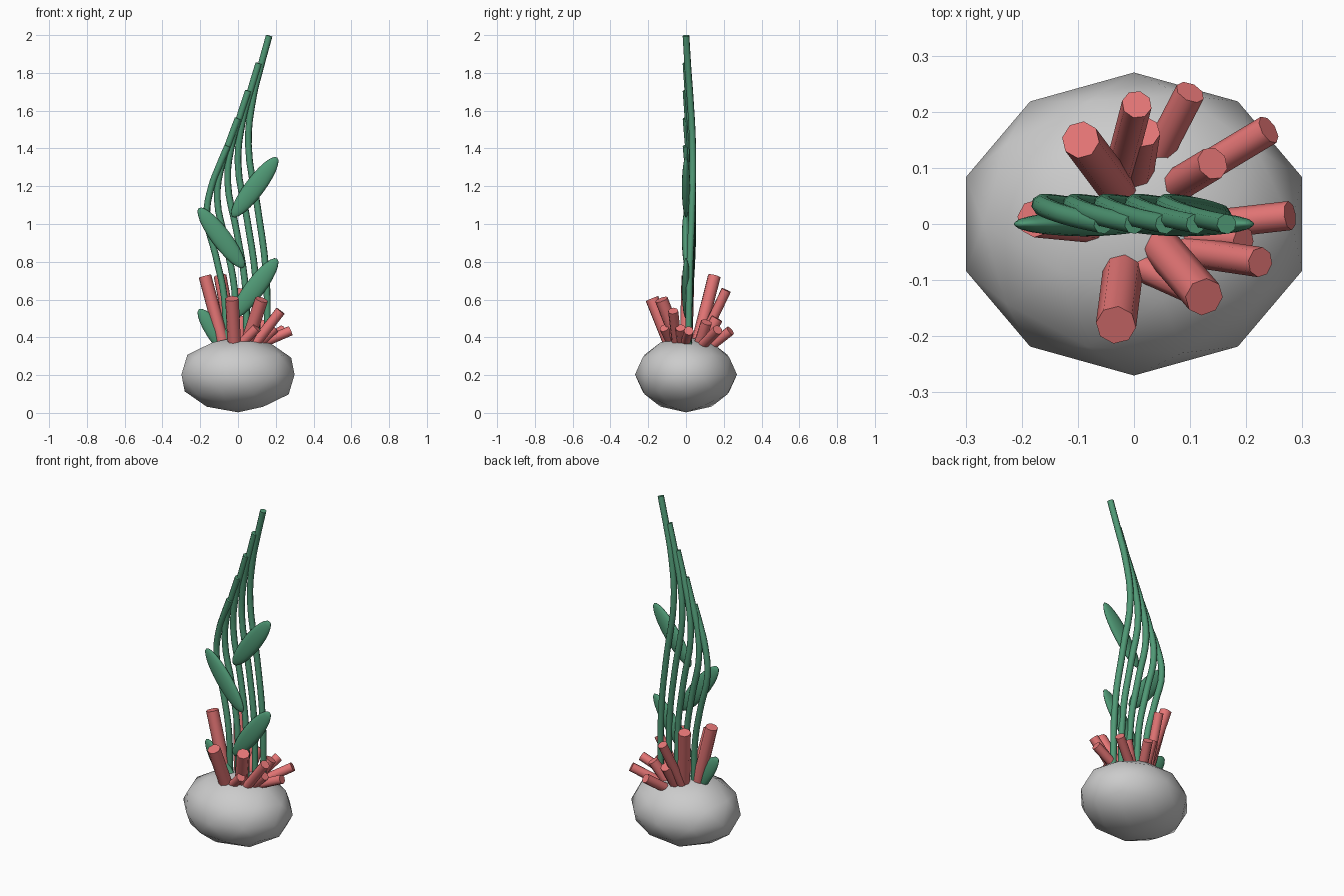
import bpy, bmesh, math
from mathutils import Vector, Matrix

if "Cube" in bpy.data.objects:
    bpy.data.objects.remove(bpy.data.objects["Cube"])


def material(name, rgb):
    m = bpy.data.materials.new(name)
    m.diffuse_color = (*rgb, 1)
    m.use_nodes = True
    m.node_tree.nodes["Principled BSDF"].inputs["Base Color"].default_value = m.diffuse_color
    return m


green = material("kelp_green", (0.08, 0.32, 0.18))
pink = material("coral_pink", (0.78, 0.18, 0.18))


def finish(name, bm, mat=None, angle=180):
    me = bpy.data.meshes.new(name)
    bm.to_mesh(me)
    bm.free()
    ob = bpy.data.objects.new(name, me)
    bpy.context.collection.objects.link(ob)
    if mat:
        me.materials.append(mat)
    select(ob)
    if angle >= 180:
        bpy.ops.object.shade_smooth()
    else:
        bpy.ops.object.shade_smooth_by_angle(angle=math.radians(angle))
    return ob


def select(ob):
    bpy.ops.object.select_all(action='DESELECT')
    bpy.context.view_layer.objects.active = ob
    ob.select_set(True)


# Rock: squashed low icosphere
bm = bmesh.new()
bmesh.ops.create_icosphere(bm, subdivisions=2, radius=1)
bmesh.ops.transform(bm, verts=bm.verts,
                    matrix=Matrix.Translation((0, 0, 0.203)) @ Matrix.Diagonal((0.315, 0.27, 0.2, 1)))
finish("rock", bm)

# Kelp stalks: one swaying path, stepped in x and shrinking in height
SWAY = [(0, -0.008, 0.013), (0.25, -0.018, 0.02), (0.45, -0.062, 0.032), (0.65, -0.11, 0.035),
        (0.8, -0.085, 0.022), (0.9, -0.045, 0.01), (1, 0, 0)]
BASE = 0.35
for i in range(5):
    top = 1.997 - 0.146 * i
    cu = bpy.data.curves.new("kelp_stalk", 'CURVE')
    cu.dimensions = '3D'
    cu.resolution_u = 4
    cu.bevel_depth = 0.018
    cu.bevel_resolution = 2
    cu.use_fill_caps = True
    sp = cu.splines.new('BEZIER')
    sp.bezier_points.add(len(SWAY) - 1)
    for p, (t, dx, dy) in zip(sp.bezier_points, SWAY):
        p.co = (0.165 - 0.055 * i + dx, dy, BASE + t * (top - BASE))
        p.handle_left_type = p.handle_right_type = 'AUTO'
    ob = bpy.data.objects.new(f"kelp_stalk_{i + 1}", cu)
    bpy.context.collection.objects.link(ob)
    cu.materials.append(green)
    select(ob)
    bpy.ops.object.convert(target='MESH')
    bpy.ops.object.shade_smooth_by_angle(angle=math.radians(50))

# Kelp leaves: flat ellipsoids alternating right and left
for i in range(4):
    side = 1 if i % 2 == 0 else -1
    bm = bmesh.new()
    bmesh.ops.create_uvsphere(bm, u_segments=16, v_segments=12, radius=1)
    bmesh.ops.transform(bm, verts=bm.verts,
                        matrix=Matrix.Translation((0.089 * side, 0, 1.195 - 0.268 * i))
                        @ Matrix.Rotation(math.radians(37) * side, 4, 'Y')
                        @ Matrix.Diagonal((0.052, 0.022, 0.197, 1)))
    finish(f"kelp_leaf_{i + 1}", bm, green)

# Coral tubes: eight-sided, fanning out of the rock (base, tip, radius)
TUBES = [
    ((-0.07, 0.00, 0.33), (-0.175, 0.01, 0.725), 0.034),
    ((-0.02, 0.05, 0.33), (-0.095, 0.150, 0.725), 0.034),
    ((-0.035, 0.06, 0.33), (0.005, 0.213, 0.65), 0.027),
    ((0.00, 0.07, 0.33), (0.015, 0.165, 0.50), 0.032),
    ((0.03, 0.10, 0.33), (0.10, 0.235, 0.435), 0.027),
    ((0.06, 0.06, 0.33), (0.24, 0.168, 0.44), 0.027),
    ((0.06, 0.06, 0.33), (0.14, 0.108, 0.48), 0.03),
    ((0.06, -0.01, 0.34), (0.278, 0.015, 0.435), 0.026),
    ((0.07, -0.045, 0.34), (0.225, -0.068, 0.54), 0.027),
    ((0.035, -0.025, 0.33), (0.125, -0.13, 0.60), 0.035),
    ((-0.018, -0.07, 0.33), (-0.032, -0.18, 0.605), 0.036),
    ((0.00, -0.07, 0.35), (0.10, -0.115, 0.45), 0.026),
    ((0.07, -0.02, 0.33), (0.195, -0.03, 0.45), 0.026),
]
for i, (a, b, r) in enumerate(TUBES):
    a, b = Vector(a), Vector(b)
    d = b - a
    bm = bmesh.new()
    bmesh.ops.create_cone(bm, cap_ends=True, segments=8, radius1=r, radius2=r, depth=d.length)
    bmesh.ops.transform(bm, verts=bm.verts, matrix=Matrix.Translation((a + b) / 2)
                        @ d.to_track_quat('Z', 'Y').to_matrix().to_4x4())
    finish(f"coral_tube_{i + 1}", bm, pink, 50)
